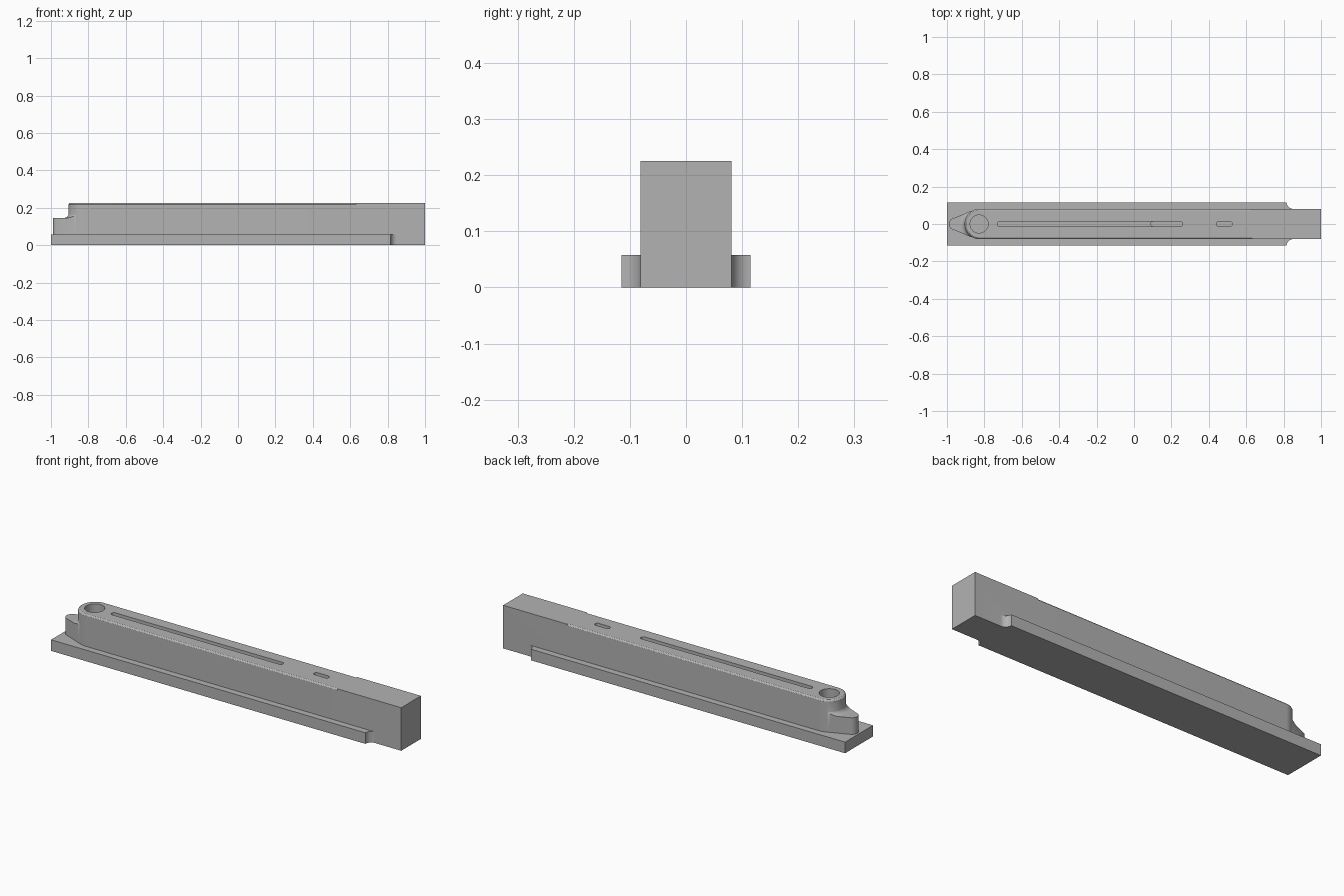
import bpy, bmesh
from math import sin, cos, pi, radians

old = bpy.data.objects.get("Cube")
if old:
    bpy.data.objects.remove(old)

grey = bpy.data.materials.new("plain grey")
grey.use_nodes = True
GREY = (0.45, 0.45, 0.45, 1)
grey.diffuse_color = GREY
grey.node_tree.nodes["Principled BSDF"].inputs["Base Color"].default_value = GREY

END_X = -0.825      # centre of the rounded end
HALF = 0.081        # half width of the body
TOP = 0.225
FLANGE = 0.058


def loft(name, rings):
    """Solid through stacked rings, each given as (outline, z)."""
    bm = bmesh.new()
    rows = [[bm.verts.new((x, y, z)) for x, y in pts] for pts, z in rings]
    n = len(rows[0])
    for a, b in zip(rows, rows[1:]):
        for i in range(n):
            j = (i + 1) % n
            bm.faces.new((a[i], a[j], b[j], b[i]))
    bm.faces.new(rows[0][::-1])
    bm.faces.new(rows[-1])
    bmesh.ops.recalc_face_normals(bm, faces=bm.faces)
    mesh = bpy.data.meshes.new(name)
    bm.to_mesh(mesh)
    bm.free()
    mesh.materials.append(grey)
    ob = bpy.data.objects.new(name, mesh)
    bpy.context.collection.objects.link(ob)
    return ob


def arc(cx, cy, r, a0, a1, n=24):
    angles = [radians(a0 + (a1 - a0) * i / n) for i in range(n + 1)]
    return [(cx + r * cos(a), cy + r * sin(a)) for a in angles]


def combine(ob, other, operation):
    """Apply a boolean and discard the helper."""
    bpy.context.view_layer.objects.active = ob
    mod = ob.modifiers.new(operation.lower(), "BOOLEAN")
    mod.operation, mod.solver, mod.object = operation, "EXACT", other
    bpy.ops.object.modifier_apply(modifier=mod.name)
    bpy.data.objects.remove(other)


def slot(x0, x1, r, depth):
    pts = arc(x1 - r, 0, r, -90, 90, 12) + arc(x0 + r, 0, r, 90, 270, 12)
    return loft("slot_cutter", [(pts, TOP - depth), (pts, TOP + 0.05)])


def body_outline(inset):
    r = HALF - inset
    return ([(1, -HALF), (1, HALF), (0.632, HALF), (0.63, r)]
            + arc(END_X, 0, r, 90, 270, 40) + [(0.63, -r), (0.632, -HALF)])


# Body with a softened top edge that stops before the square end
body = loft("body", [(body_outline(0), 0), (body_outline(0), TOP - 0.008),
                     (body_outline(0.003), TOP - 0.003),
                     (body_outline(0.008), TOP)])

# Flange with concave fillets where it meets the body
R = 0.034
side = arc(0.85, HALF + R, R, -90, -180, 12)
flange_pts = ([(x, -y) for x, y in side[::-1]] + [(0.85, -0.07), (0.85, 0.07)]
              + side + [(-1, HALF + R), (-1, -HALF - R)])
flange = loft("flange", [(flange_pts, 0), (flange_pts, FLANGE)])

# Tapered nose, trimmed by a turned shape that fillets up to the rounded end
nose_pts = (arc(-0.958, 0, 0.032, 120, 240, 16) + [(-0.87, -0.07), (-0.80, -0.07)]
            + [(-0.80, 0.07), (-0.87, 0.07)])
nose = loft("nose", [(nose_pts, 0.01), (nose_pts, 0.21)])
F = 0.028
turned = [(arc(END_X, 0, 0.3, 0, 354, 59), z) for z in (-0.05, 0.145)]
for i in range(9):
    a = pi / 2 * i / 8
    r = HALF - 0.002 + F * (1 - sin(a))
    turned.append((arc(END_X, 0, r, 0, 354, 59), 0.145 + F * (1 - cos(a))))
combine(nose, loft("nose_trim", turned), "INTERSECT")

combine(body, flange, "UNION")
combine(body, nose, "UNION")

# Pivot hole and slots in the top
hole = arc(END_X - 0.003, 0, 0.048, 0, 352.5, 47)
combine(body, loft("hole_cutter", [(hole, TOP - 0.12), (hole, TOP + 0.05)]), "DIFFERENCE")
for x0, x1, depth in ((-0.73, 0.26, 0.02), (0.09, 0.26, 0.03), (0.44, 0.525, 0.03)):
    combine(body, slot(x0, x1, 0.013, depth), "DIFFERENCE")

bpy.ops.object.select_all(action="DESELECT")
body.select_set(True)
bpy.context.view_layer.objects.active = body
bpy.ops.object.shade_smooth_by_angle(angle=radians(30))
